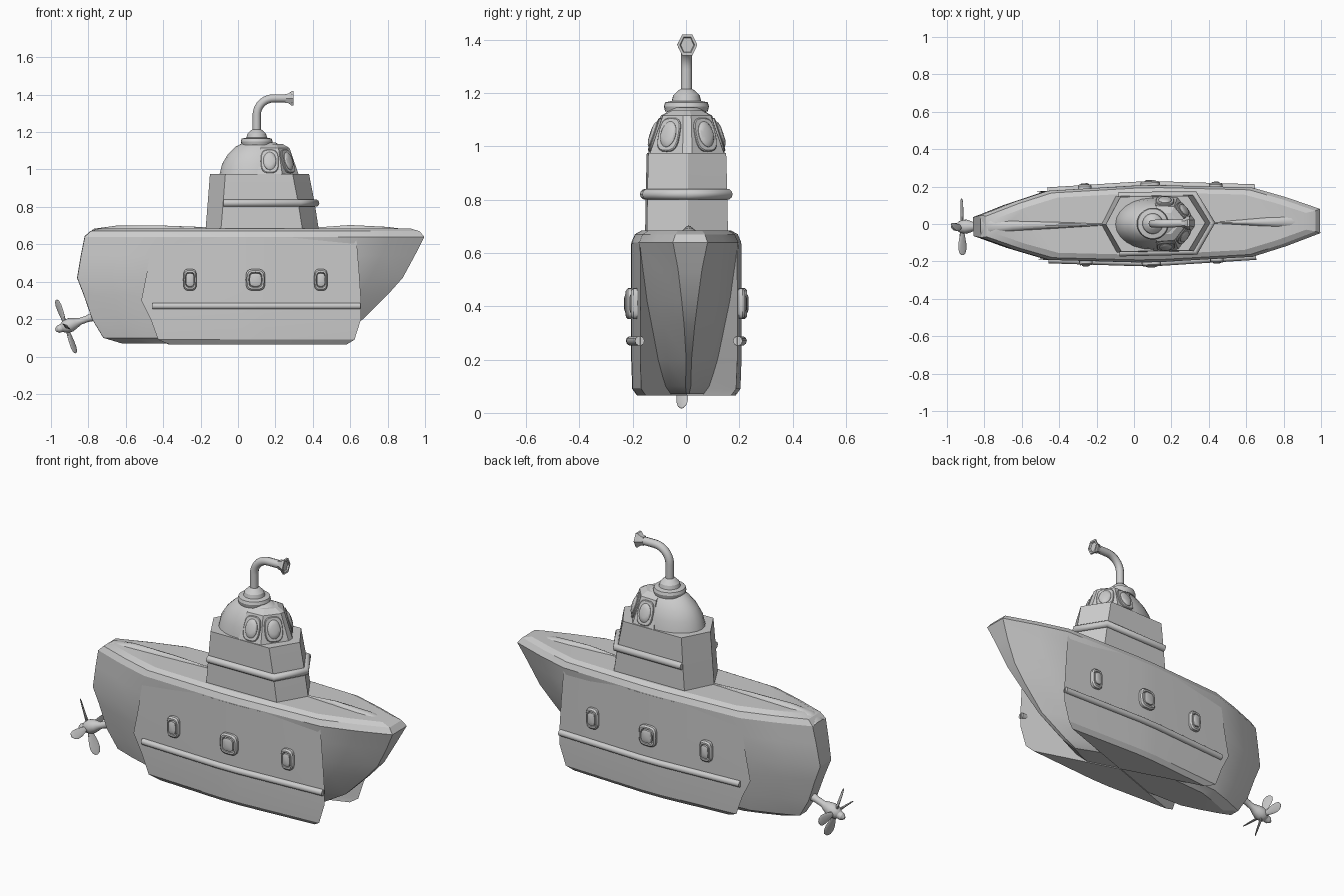
import bpy, bmesh, math
from mathutils import Vector, Matrix

cube = bpy.data.objects.get("Cube")
if cube:
    bpy.data.objects.remove(cube)

grey = bpy.data.materials.new("hull grey")
grey.use_nodes = True
COLOUR = (0.6, 0.6, 0.6, 1)
grey.diffuse_color = COLOUR
grey.node_tree.nodes["Principled BSDF"].inputs["Base Color"].default_value = COLOUR
YAW = Matrix.Rotation(0.016, 4, 'Z')


def loft(name, rings, matrix=Matrix(), angle=30):
    """Skin equal-length closed rings of points and cap both ends."""
    bm = bmesh.new()
    rows = [[bm.verts.new(p) for p in ring] for ring in rings]
    n = len(rows[0])
    for a, b in zip(rows, rows[1:]):
        for i in range(n):
            j = (i + 1) % n
            bm.faces.new((a[i], a[j], b[j], b[i]))
    bm.faces.new(rows[0][::-1])
    bm.faces.new(rows[-1])
    bmesh.ops.remove_doubles(bm, verts=bm.verts, dist=0.0005)
    bmesh.ops.recalc_face_normals(bm, faces=bm.faces)
    mesh = bpy.data.meshes.new(name)
    bm.to_mesh(mesh)
    bm.free()
    for p in mesh.polygons:
        p.use_smooth = True
    mesh.set_sharp_from_angle(angle=math.radians(angle))
    mesh.materials.append(grey)
    obj = bpy.data.objects.new(name, mesh)
    bpy.context.collection.objects.link(obj)
    obj.matrix_world = YAW @ matrix
    return obj


def tube(name, points, radius):
    """Round rod along a path."""
    curve = bpy.data.curves.new(name, 'CURVE')
    curve.dimensions = '3D'
    curve.bevel_depth = radius
    curve.bevel_resolution = 3
    curve.use_fill_caps = True
    spline = curve.splines.new('POLY')
    spline.points.add(len(points) - 1)
    for sp, p in zip(spline.points, points):
        sp.co = (*p, 1)
    curve.materials.append(grey)
    obj = bpy.data.objects.new(name, curve)
    bpy.context.collection.objects.link(obj)
    obj.matrix_world = YAW


def oval(cx, rx, ry, z, power=2, n=24):
    """Superellipse ring; a higher power is boxier."""
    pts = []
    for i in range(n):
        c, s = math.cos(math.tau * i / n), math.sin(math.tau * i / n)
        pts.append((cx + rx * math.copysign(abs(c) ** (2 / power), c),
                    ry * math.copysign(abs(s) ** (2 / power), s), z))
    return pts


def facing(origin, normal):
    normal = Vector(normal)
    return Matrix.Translation(origin) @ normal.to_track_quat('Z', 'Y').to_matrix().to_4x4()


def mirrored(half):
    """Close a plan outline with its reflection across the centre line."""
    return half + [(x, -y, z) for x, y, z in reversed(half)]


# Hull: plan outlines stacked upward (height, stern, bow, half width, stern and bow end widths)
plan = [(0, 0), (.1, .47), (.2, .86), (.46, 1), (.53, 1), (.8, .86), (.9, .47), (1, 0)]
levels = [(.07, -.62, .42, .10, .02, .005), (.10, -.72, .50, .13, .03, .01),
          (.20, -.78, .67, .155, .04, .01), (.33, -.825, .80, .175, .045, .02),
          (.42, -.86, .88, .19, .05, .03), (.54, -.84, .945, .20, .055, .045),
          (.64, -.82, .995, .205, .06, .065), (.67, -.79, .97, .192, .055, .055),
          (.685, -.74, .92, .165, .04, .045)]
rings = []
for z, stern, bow, hw, es, eb in levels:
    half = []
    for f, k in plan:
        end = es if f < .5 else eb
        half.append((stern + f * (bow - stern), end + (hw - end) * k, z))
    rings.append(mirrored(half))
loft("hull", rings, angle=25)

# Side tanks narrowing to the keel amidships
for side, label in ((1, "left"), (-1, "right")):
    rings = []
    for z, aft, fore, inset in [(.065, -.37, .58, .022), (.09, -.43, .62, .004), (.2, -.47, .655, 0),
                                (.3, -.52, .655, 0), (.45, -.49, .645, 0), (.635, -.46, .63, 0)]:
        half = [(aft, .182), (.02, .206), (.14, .206), (fore, .182)]
        rings.append([(x, side * (y - inset), z) for x, y in half] + [(.1, 0, z)])
    loft(label + "_side_tank", rings)
    tube(label + "_hull_rail", [(x, side * y, .27) for x, y in
         [(-.46, .185), (.02, .208), (.14, .208), (.65, .184)]], .018)

# Deck crests fore and aft
crests = {"fore_deck_crest": [(.42, .006, .69), (.6, .02, .703), (.8, .042, .693), (.94, .055, .675), (.99, .06, .645)],
          "aft_deck_crest": [(-.12, .006, .69), (-.4, .022, .70), (-.65, .036, .70), (-.77, .05, .683), (-.82, .055, .645)]}
for name, rows in crests.items():
    rings = []
    for x, hw, top in rows:
        arc = [math.pi * i / 8 for i in range(9)]
        rings.append([(x, hw * math.cos(a), .63 + (top - .63) * math.sin(a) ** .6) for a in arc])
    loft(name, rings)

# Portholes: rounded frame with a domed pane
for side, label in ((1, "left"), (-1, "right")):
    for x, y, w in ((-.26, .196, .036), (.09, .207, .052), (.44, .193, .036)):
        place = facing((x, side * y, .41), (0, side, 0))
        steps = [(1, -.02), (1, .012), (.86, .02), (.7, .02), (.62, .008), (.6, .022), (.4, .026)]
        loft(label + "_porthole", [oval(0, w * s, .058 * s, d, 3.5) for s, d in steps], place)

# Tower with six sides
def hexagon(z, aft, fore, hw):
    return mirrored([(aft, .001, z), (aft + .08, hw, z), (fore - .09, hw, z), (fore, .001, z)])

loft("tower", [hexagon(.66, -.175, .435, .152), hexagon(.82, -.162, .41, .15),
               hexagon(.975, -.15, .38, .146)], angle=15)
tube("tower_rail", [(-.08, -.152, .82), (.325, -.152, .82), (.415, 0, .82),
                    (.325, .152, .82), (-.08, .152, .82)], .02)

# Domed cabin roof
rings = []
for z, aft, fore, hw in [(.97, -.1, .29, .138), (1.03, -.085, .28, .128), (1.08, -.055, .265, .108),
                         (1.12, -.015, .24, .083), (1.145, .03, .2, .055)]:
    rings.append(oval((aft + fore) / 2, (fore - aft) / 2, hw, z))
loft("cabin_dome", rings, angle=40)

# Faceted window front with oval panes
low = [(.1, .145, .97), (.235, .14, .97), (.325, .018, .97)]
high = [(.12, .096, 1.115), (.215, .09, 1.115), (.275, .015, 1.115)]
cap = [(.12, .06, 1.135), (.2, .055, 1.135), (.24, .01, 1.135)]
loft("window_front", [mirrored(r) for r in (low, high, cap)], angle=15)
for side in (1, -1):
    for i, name in enumerate(("side_window", "front_window")):
        quad = [Vector((x, side * y, z)) for x, y, z in (low[i], low[i + 1], high[i + 1], high[i])]
        centre = sum(quad, Vector()) / 4
        normal = (quad[1] - quad[0]).cross(quad[3] - quad[0])
        if normal.x + side * normal.y < 0:
            normal.negate()
        place = facing(centre, normal)
        w = .048
        loft(name + "_frame", [oval(0, w * s, .066 * s, d, 3) for s, d in
                               [(1, -.01), (1, .005), (.94, .008)]], place)
        loft(name + "_pane", [oval(0, w * .72 * s, .05 * s, d) for s, d in
                              [(1, 0), (1, .01), (.85, .016), (.5, .02)]], place)

# Periscope: collar, bent pipe and flared six-sided head
loft("periscope_collar", [oval(.1, r, r, z) for r, z in
     [(.08, 1.13), (.085, 1.15), (.08, 1.165), (.055, 1.17), (.05, 1.19), (.03, 1.21), (.02, 1.215)]])
bend = [(.19 - .09 * math.cos(a), 0, 1.29 + .09 * math.sin(a)) for a in
        [math.pi / 2 * i / 10 for i in range(11)]]
tube("periscope_pipe", [(.1, 0, 1.17)] + bend + [(.28, 0, 1.38)], .022)
loft("periscope_head", [oval(0, r * .88, r * 1.05, d, n=6) for r, d in
     [(.026, 0), (.028, .015), (.043, .032), (.043, .042), (.032, .042), (.028, .034)]],
     facing((.255, 0, 1.38), (1, 0, 0)))

# Propeller shaft, hub and four blades around a tilted axis
axis = Vector((-.94, 0, -.34)).normalized()
place = facing((-.75, 0, .222), axis)
loft("propeller_hub", [oval(0, r, r, d, n=16) for r, d in
     [(.028, 0), (.018, .06), (.018, .1), (.03, .13), (.038, .155), (.036, .18), (.03, .195),
      (.022, .205), (.02, .225), (.008, .24)]], place)
for i in range(4):
    turn = Matrix.Translation((0, 0, .18)) @ Matrix.Rotation(math.pi / 2 * i, 4, 'Z')
    rise = Matrix.Rotation(-math.pi / 2, 4, 'X') @ Matrix.Rotation(.6, 4, 'Z')
    blade = [oval(0, w, t, d, n=12) for w, t, d in
             [(.012, .008, .02), (.018, .007, .05), (.026, .005, .09), (.027, .004, .12),
              (.019, .003, .143), (.006, .002, .152)]]
    loft("propeller_blade", blade, place @ turn @ rise)
